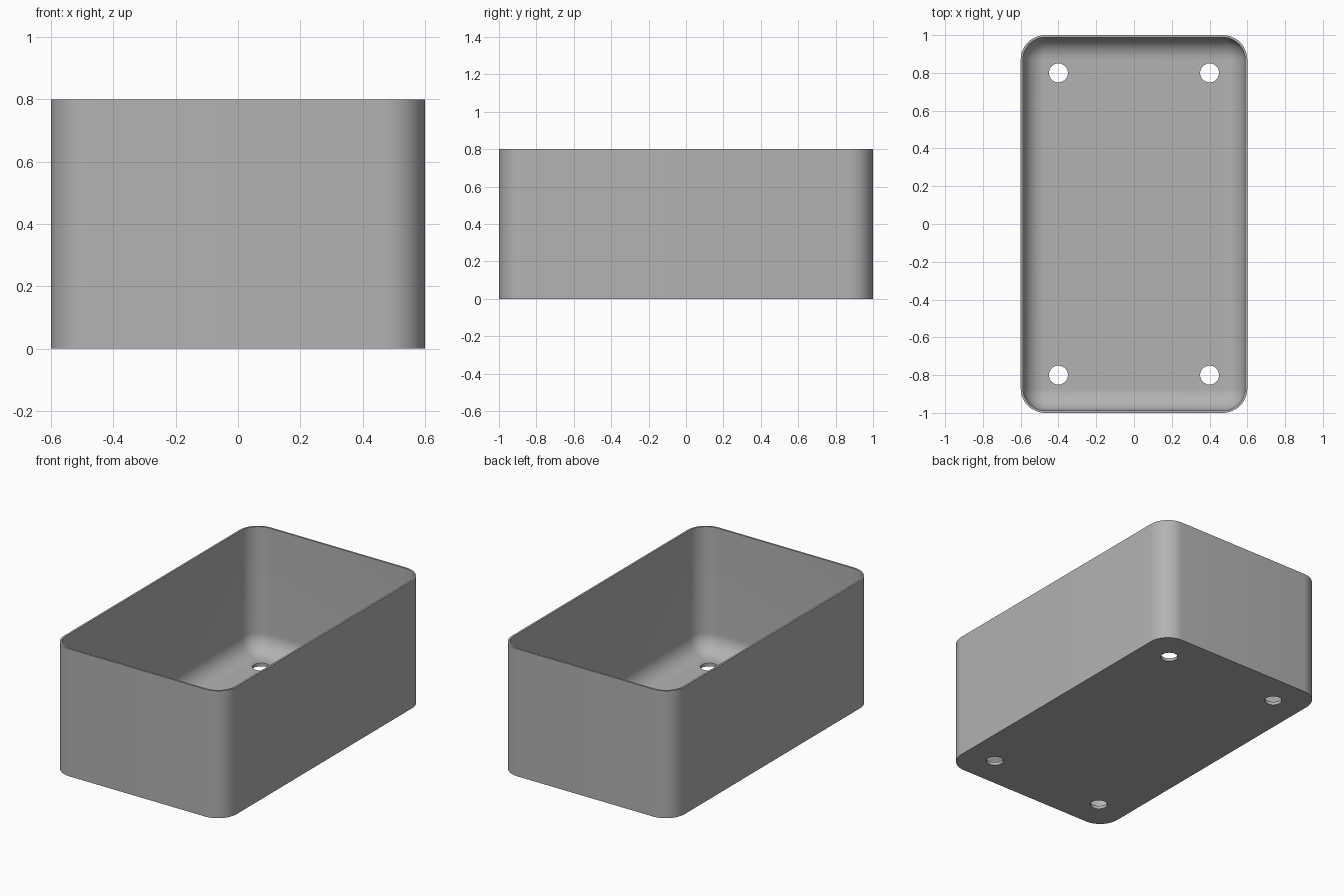
import bpy, bmesh
from math import sin, cos, pi

cube = bpy.data.objects.get("Cube")
if cube:
    bpy.data.objects.remove(cube, do_unlink=True)

HALF_X, HALF_Y, HEIGHT = 0.6, 1.0, 0.8
CORNER, WALL, FLOOR, FILLET = 0.13, 0.012, 0.02, 0.115
SEG = 12

grey = bpy.data.materials.new("plain grey")
grey.use_nodes = True
colour = (0.45, 0.45, 0.45, 1)
grey.diffuse_color = colour
grey.node_tree.nodes["Principled BSDF"].inputs["Base Color"].default_value = colour


def ring(bm, inset, z):
    """Rounded rectangle of vertices, moved inwards by inset."""
    r = CORNER - inset
    verts = []
    for q, (sx, sy) in enumerate([(1, 1), (-1, 1), (-1, -1), (1, -1)]):
        for i in range(SEG + 1):
            a = (q + i / SEG) * pi / 2
            verts.append(bm.verts.new((sx * (HALF_X - CORNER) + r * cos(a),
                                       sy * (HALF_Y - CORNER) + r * sin(a), z)))
    return verts


# Tray shell: outside, rim, inside wall, rounded floor edge
bm = bmesh.new()
levels = [(0, 0), (0, HEIGHT), (WALL, HEIGHT)]
for i in range(SEG + 1):
    a = i / SEG * pi / 2
    levels.append((WALL + FILLET * (1 - cos(a)), FLOOR + FILLET * (1 - sin(a))))
rings = [ring(bm, inset, z) for inset, z in levels]
for low, high in zip(rings, rings[1:]):
    for i in range(len(low)):
        j = (i + 1) % len(low)
        bm.faces.new((low[i], low[j], high[j], high[i]))
bm.faces.new(rings[0][::-1])
bm.faces.new(rings[-1])
bmesh.ops.recalc_face_normals(bm, faces=bm.faces)
mesh = bpy.data.meshes.new("tray")
bm.to_mesh(mesh)
bm.free()
mesh.materials.append(grey)
tray = bpy.data.objects.new("tray", mesh)
bpy.context.collection.objects.link(tray)

# Four drain holes through the floor
for sx in (-1, 1):
    for sy in (-1, 1):
        bpy.ops.mesh.primitive_cylinder_add(vertices=48, radius=0.05, depth=0.2,
                                            location=(sx * 0.4, sy * 0.8, 0))
        cutter = bpy.context.object
        cutter.name = "hole_cutter"
        cutter.hide_render = True
        cutter.data.materials.append(grey)
        mod = tray.modifiers.new("drain_hole", "BOOLEAN")
        mod.operation, mod.solver, mod.object = "DIFFERENCE", "EXACT", cutter
        bpy.ops.object.select_all(action="DESELECT")
        tray.select_set(True)
        bpy.context.view_layer.objects.active = tray
        bpy.ops.object.modifier_apply(modifier=mod.name)
        bpy.data.objects.remove(cutter, do_unlink=True)

bpy.ops.object.shade_smooth_by_angle(angle=pi / 6)
